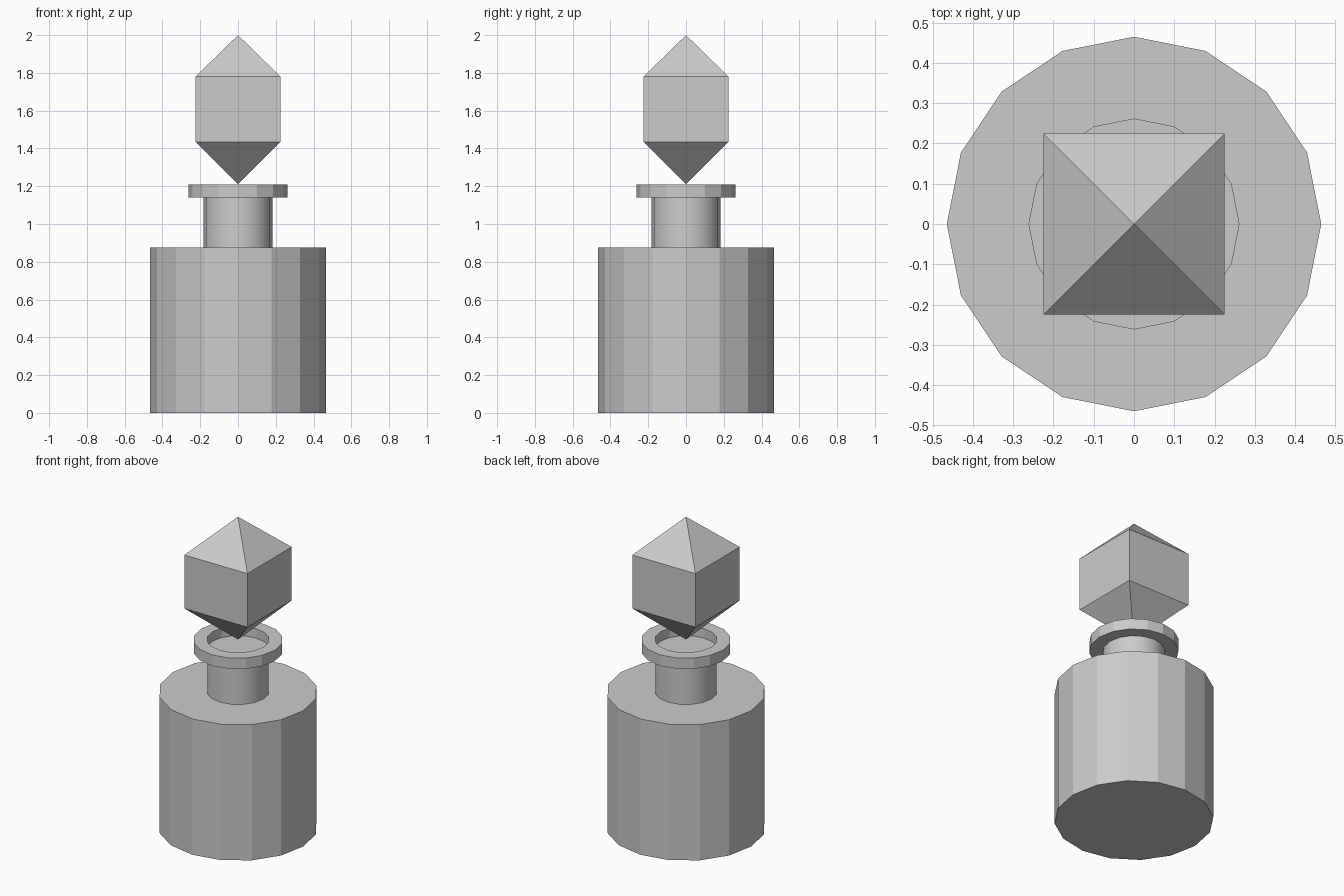
import bpy, bmesh
from math import sin, cos, pi

if "Cube" in bpy.data.objects:
    bpy.data.objects.remove(bpy.data.objects["Cube"])


def lathe(name, profile, sides=16, phase=0.0, closed=False, smooth=False):
    """Revolve (radius, z) points around z; radius 0 becomes a single pole."""
    bm = bmesh.new()
    rings = []
    for r, z in profile:
        count = sides if r > 0 else 1
        rings.append([bm.verts.new((r * cos(phase + 2 * pi * i / sides),
                                    r * sin(phase + 2 * pi * i / sides), z))
                      for i in range(count)])
    pairs = list(zip(rings, rings[1:]))
    if closed:
        pairs.append((rings[-1], rings[0]))
    for a, b in pairs:
        for i in range(sides):
            j = (i + 1) % sides
            quad = [a[i % len(a)], a[j % len(a)], b[j % len(b)], b[i % len(b)]]
            bm.faces.new(list(dict.fromkeys(quad)))
    bmesh.ops.recalc_face_normals(bm, faces=bm.faces)
    # Smooth only upright walls
    for f in bm.faces:
        f.smooth = smooth and abs(f.normal.z) < 0.5
    for e in bm.edges:
        e.smooth = len({f.smooth for f in e.link_faces}) == 1
    mesh = bpy.data.meshes.new(name)
    bm.to_mesh(mesh)
    bm.free()
    obj = bpy.data.objects.new(name, mesh)
    bpy.context.collection.objects.link(obj)
    return obj


# Faceted bottle body
lathe("bottle_body", [(0, 0), (0.465, 0), (0.465, 0.875), (0, 0.875)])

# Smooth neck, closed just inside the lip
lathe("bottle_neck", [(0.182, 0.875), (0.182, 1.15), (0, 1.15)], smooth=True)

# Faceted ring-shaped lip
lathe("bottle_lip", [(0.182, 1.14), (0.262, 1.14), (0.262, 1.21), (0.182, 1.21)],
      closed=True)

# Square-cut crystal stopper balanced on its point
half = 0.225
lathe("crystal_stopper", [(0, 1.21), (half * 2 ** 0.5, 1.435),
                          (half * 2 ** 0.5, 1.78), (0, 2.0)],
      sides=4, phase=pi / 4)
